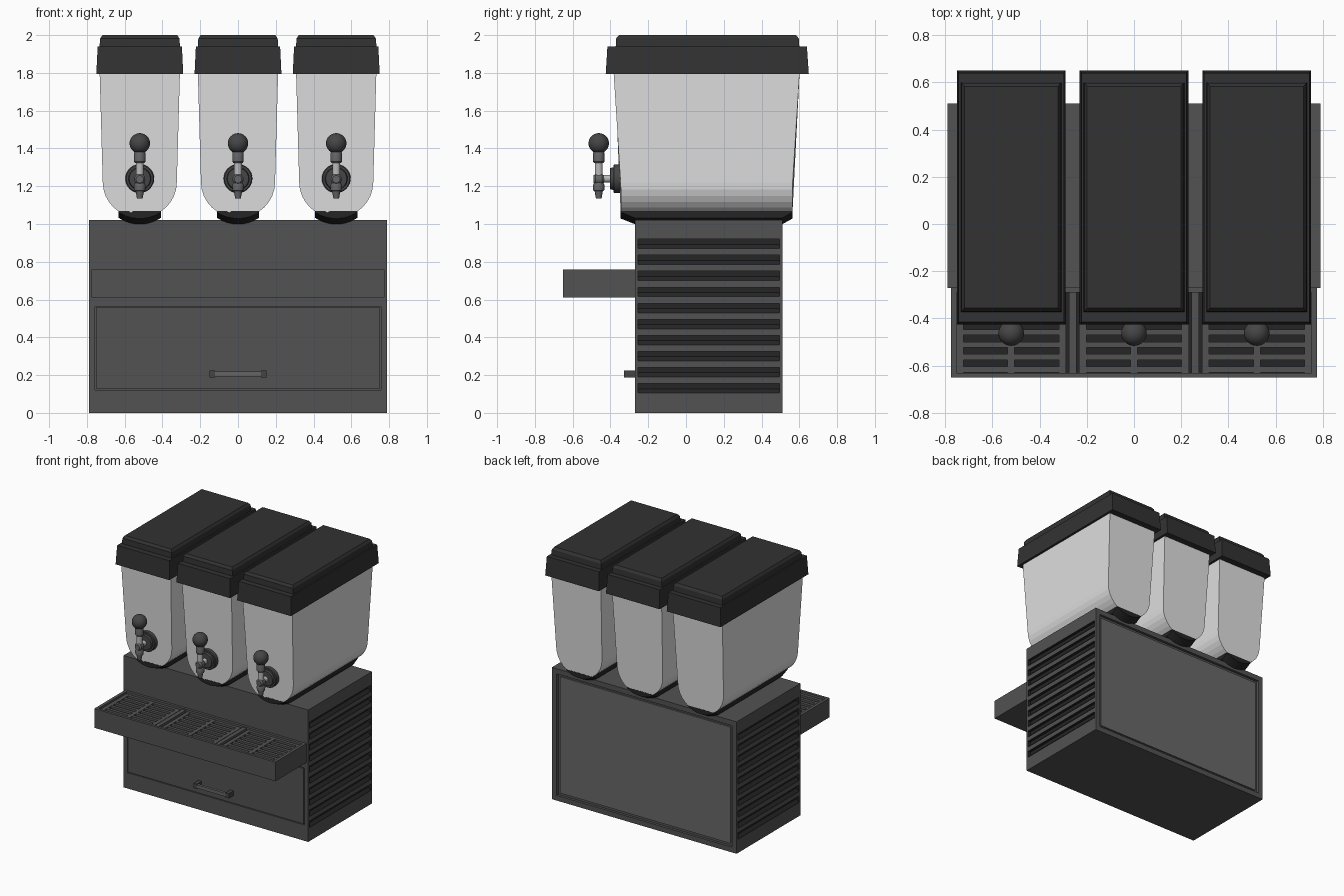
import bpy, bmesh, math
from mathutils import Matrix, Vector

if "Cube" in bpy.data.objects:
    bpy.data.objects.remove(bpy.data.objects["Cube"])


def mat(name, v):
    m = bpy.data.materials.new(name)
    m.diffuse_color = (v, v, v, 1)
    m.use_nodes = True
    m.node_tree.nodes["Principled BSDF"].inputs["Base Color"].default_value = m.diffuse_color
    return m


BODY = mat("charcoal", 0.085)
PANEL = mat("back_grey", 0.14)
LID = mat("lid_black", 0.032)
DARK = mat("deep_black", 0.018)
CLEAR = mat("pale_container", 0.74)
METAL = mat("steel", 0.5)
GREY = mat("handle_grey", 0.13)
KNOB = mat("knob_grey", 0.06)


def finish(name, bm, *mats):
    bmesh.ops.recalc_face_normals(bm, faces=bm.faces)
    me = bpy.data.meshes.new(name)
    bm.to_mesh(me)
    bm.free()
    for m in mats:
        me.materials.append(m)
    ob = bpy.data.objects.new(name, me)
    bpy.context.collection.objects.link(ob)
    return ob


def add_box(bm, x0, x1, y0, y1, z0, z1):
    m = Matrix.Translation(((x0 + x1) / 2, (y0 + y1) / 2, (z0 + z1) / 2)) \
        @ Matrix.Diagonal((x1 - x0, y1 - y0, z1 - z0, 1))
    bmesh.ops.create_cube(bm, size=1, matrix=m)


def boxes(name, material, *dims):
    bm = bmesh.new()
    for d in dims:
        add_box(bm, *d)
    return finish(name, bm, material)


def loft(name, rings, material):
    """Skin closed rings of equal length and cap both ends."""
    bm = bmesh.new()
    vs = [[bm.verts.new(p) for p in r] for r in rings]
    n = len(rings[0])
    for a, b in zip(vs, vs[1:]):
        for i in range(n):
            j = (i + 1) % n
            bm.faces.new((a[i], a[j], b[j], b[i]))
    bm.faces.new(vs[0])
    bm.faces.new(vs[-1])
    return finish(name, bm, material)


def turned(name, origin, axis, profile, material, seg=24):
    """Lathe (distance, radius) pairs along an axis."""
    q = Vector((0, 0, 1)).rotation_difference(Vector(axis))
    rings = []
    for d, r in profile:
        rings.append([Vector(origin) + q @ Vector((r * math.cos(2 * math.pi * i / seg),
                      r * math.sin(2 * math.pi * i / seg), d)) for i in range(seg)])
    ob = loft(name, rings, material)
    smooth(ob)
    return ob


def smooth(ob):
    bpy.ops.object.select_all(action='DESELECT')
    ob.select_set(True)
    bpy.context.view_layer.objects.active = ob
    bpy.ops.object.shade_smooth_by_angle(angle=math.radians(35))


# Cabinet with side vents, drawer recess and back recess
cabinet = boxes("cabinet", BODY, (-.79, .79, -.27, .51, 0, 1.02))
cabinet.data.materials.append(DARK)
bm = bmesh.new()
for s in (-1, 1):
    for i in range(10):
        z = .895 - i * .085
        a, b = sorted((s * .768, s * .82))
        add_box(bm, a, b, -.255, .495, z - .025, z + .025)
add_box(bm, -.757, .757, -.3, -.255, .122, .563)
add_box(bm, -.75, .75, .49, .55, .04, .98)
cutter = finish("vent_cutter", bm, BODY)
cutter.hide_render = True
mod = cabinet.modifiers.new("cut", 'BOOLEAN')
mod.operation = 'DIFFERENCE'
mod.solver = 'EXACT'
mod.object = cutter
bpy.context.view_layer.objects.active = cabinet
bpy.ops.object.modifier_apply(modifier=mod.name)
bpy.data.objects.remove(cutter)
for p in cabinet.data.polygons:
    c = p.center
    p.material_index = int(.7 < abs(c.x) < .789 and -.26 < c.y < .499 and .1 < c.z < .95)

# Slanted louvre blades inside the vents
for s in (-1, 1):
    for i in range(10):
        z = .895 - i * .085
        prof = [(.766, -.025), (.788, -.025), (.766, .0)]
        loft("vent_blade", [[(s * x, y, z + h) for x, h in prof] for y in (-.255, .495)], DARK)

boxes("drawer_front", BODY, (-.751, .751, -.27, -.25, .128, .557))
boxes("back_panel", PANEL, (-.73, .73, .485, .5, .06, .96))
boxes("drawer_handle_bar", GREY, (-.125, .125, -.325, -.305, .192, .218))
boxes("drawer_handle_posts", KNOB, *[(x - .014, x + .014, -.327, -.265, .187, .225)
                                    for x in (-.137, .137)])

# Drip tray
boxes("drip_tray", BODY,
      (-.775, .775, -.65, -.268, .61, .63),
      (-.775, .775, -.65, -.63, .63, .758),
      (-.775, .775, -.29, -.268, .63, .758),
      (-.775, -.752, -.63, -.29, .63, .758),
      (.752, .775, -.63, -.29, .63, .758))
boxes("tray_floor", DARK, (-.752, .752, -.63, -.29, .63, .70))
boxes("tray_dividers", BODY, *[(x - .016, x + .016, -.63, -.29, .69, .75) for x in (-.26, .26)])

for cx in (-.52, 0, .52):
    # Drip grate: frame, centre rib and cross bars
    h = .232
    dims = [(cx - h, cx - h + .03, -.63, -.29, .69, .742),
            (cx + h - .03, cx + h, -.63, -.29, .69, .742),
            (cx - .015, cx + .015, -.63, -.29, .69, .742)]
    for i in range(7):
        y = -.616 + i * .0525
        dims.append((cx - h, cx + h, y - .012, y + .012, .69, .741))
    boxes("drip_grate", BODY, *dims)

    # Tapered container with a round bottom
    N = 16
    arc = [(-math.cos(math.pi * i / N) * .196, 1.22 - math.sin(math.pi * i / N) * .187)
           for i in range(N + 1)]
    outline = [(-.213, 1.82), (-.204, 1.5)] + arc + [(.204, 1.5), (.213, 1.82)]

    def lean(z):
        return max(0, z - 1.2) / .6 * .038
    loft("container", [[(cx + x, -.345 - lean(z), z) for x, z in outline],
                       [(cx + x, .563 + lean(z), z) for x, z in outline]], CLEAR)

    # Curved cradle under the container
    rings = []
    for y, drop in ((-.346, .004), (-.27, .034), (.51, .034), (.564, .004)):
        low = []
        for i in range(9):
            x = -.112 + .028 * i
            low.append((cx + x, y, 1.22 - .187 * math.sqrt(1 - (x / .196) ** 2) - drop))
        rings.append(low + [(cx + .112, y, 1.072), (cx - .112, y, 1.072)]
                     if drop > .02 else low + [(cx + .112, y, 1.068), (cx - .112, y, 1.068)])
    loft("cradle", rings, DARK)

    # Lid: flared rim with a raised chamfered top
    rings = []
    for hx, y0, y1, z in ((.23, -.425, .65, 1.795), (.223, -.416, .64, 1.94),
                          (.213, -.372, .6, 1.94), (.21, -.37, .597, 1.982),
                          (.198, -.355, .583, 2.0)):
        rings.append([(cx - hx, y0, z), (cx + hx, y0, z), (cx + hx, y1, z), (cx - hx, y1, z)])
    loft("lid", rings, LID)

    # Tap
    turned("tap_flange", (cx, -.335, 1.24), (0, -1, 0),
           [(0, .076), (.045, .076), (.05, .071), (.05, .06), (.066, .056), (.068, .03)], KNOB, 32)
    turned("tap_pipe", (cx, -.39, 1.24), (0, -1, 0), [(0, .02), (.075, .02)], METAL)
    turned("tap_valve", (cx, -.462, 1.237), (0, -1, 0),
           [(-.028, .02), (-.016, .029), (.016, .029), (.028, .02)], GREY)
    turned("tap_spout", (cx, -.462, 1.135), (0, 0, 1),
           [(0, .015), (.04, .022), (.042, .029), (.07, .031), (.085, .024)], GREY)
    turned("tap_stem", (cx, -.462, 1.24), (0, 0, 1), [(0, .021), (.09, .021)], METAL)
    turned("tap_collar", (cx, -.462, 1.322), (0, 0, 1),
           [(0, .024), (.008, .03), (.055, .03), (.07, .024)], GREY)
    bm = bmesh.new()
    bmesh.ops.create_uvsphere(bm, u_segments=24, v_segments=16, radius=.054,
                              matrix=Matrix.Translation((cx, -.462, 1.427)))
    smooth(finish("tap_knob", bm, KNOB))
